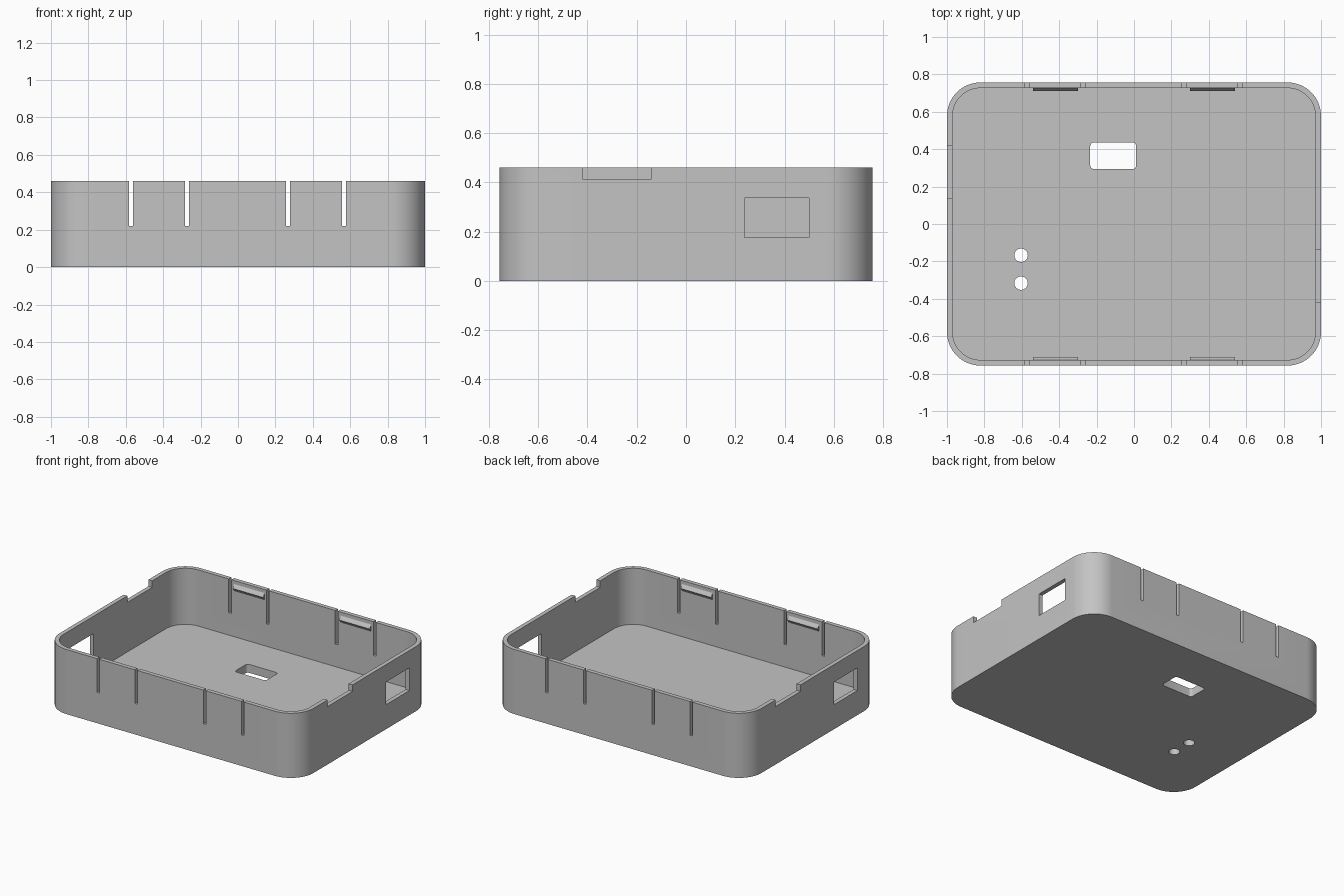
import bpy
import bmesh
from math import cos, sin, pi, radians

default = bpy.data.objects.get("Cube")
if default:
    bpy.data.objects.remove(default, do_unlink=True)

HALF_X, HALF_Y, HEIGHT = 1.0, 0.757, 0.46
WALL, FLOOR, RADIUS = 0.03, 0.06, 0.18

grey = bpy.data.materials.new("plain grey plastic")
grey.use_nodes = True
colour = (0.55, 0.55, 0.55, 1)
grey.diffuse_color = colour
grey.node_tree.nodes["Principled BSDF"].inputs["Base Color"].default_value = colour


def extrude_profile(name, points, offset):
    """Solid made by sweeping a closed outline along an offset vector."""
    bm = bmesh.new()
    face = bm.faces.new([bm.verts.new(p) for p in points])
    swept = bmesh.ops.extrude_face_region(bm, geom=[face])["geom"]
    bmesh.ops.translate(bm, vec=offset,
                        verts=[v for v in swept if isinstance(v, bmesh.types.BMVert)])
    bmesh.ops.recalc_face_normals(bm, faces=bm.faces[:])
    mesh = bpy.data.meshes.new(name)
    bm.to_mesh(mesh)
    bm.free()
    mesh.materials.append(grey)
    obj = bpy.data.objects.new(name, mesh)
    bpy.context.collection.objects.link(obj)
    return obj


def rounded_block(name, x, y, hx, hy, r, z0, z1, steps=16):
    """Upright block with rounded vertical corners."""
    points = []
    for i, (sx, sy) in enumerate([(1, 1), (-1, 1), (-1, -1), (1, -1)]):
        for k in range(steps + 1):
            a = (i + k / steps) * pi / 2
            points.append((x + sx * (hx - r) + r * cos(a),
                           y + sy * (hy - r) + r * sin(a), z0))
    return extrude_profile(name, points, (0, 0, z1 - z0))


def box(name, x0, x1, y0, y1, z0, z1):
    points = [(x0, y0, z0), (x1, y0, z0), (x1, y1, z0), (x0, y1, z0)]
    return extrude_profile(name, points, (0, 0, z1 - z0))


def cut(target, cutter):
    cutter.hide_render = True
    mod = target.modifiers.new("cut", "BOOLEAN")
    mod.operation, mod.solver, mod.object = "DIFFERENCE", "EXACT", cutter
    bpy.context.view_layer.objects.active = target
    bpy.ops.object.modifier_apply(modifier=mod.name)
    bpy.data.objects.remove(cutter, do_unlink=True)


# Open tray with rounded corners
tray = rounded_block("tray", 0, 0, HALF_X, HALF_Y, RADIUS, 0, HEIGHT)
cut(tray, rounded_block("cavity", 0, 0, HALF_X - WALL, HALF_Y - WALL,
                        RADIUS - WALL, FLOOR, HEIGHT + 0.1))

# Rim notch and window in each end wall, turned half way round
for s in (1, -1):
    xs = sorted((s * 0.9, s * 1.1))
    cut(tray, box("notch", *xs, *sorted((s * -0.42, s * -0.14)), 0.413, 0.6))
    cut(tray, box("window", *xs, *sorted((s * 0.238, s * 0.5)), 0.175, 0.336))

# Narrow slots that free the snap tabs in the long walls
for s in (1, -1):
    for x in (-0.572, -0.273, 0.267, 0.567):
        cut(tray, box("slot", x - 0.01, x + 0.01,
                      *sorted((s * 0.7, s * 0.85)), 0.22, 0.6))

# Floor openings
cut(tray, rounded_block("cable_hole", -0.111, 0.365, 0.123, 0.071, 0.02,
                        -0.1, 0.2, steps=6))
for y in (-0.167, -0.316):
    cut(tray, rounded_block("round_hole", -0.604, y, 0.036, 0.036, 0.0359,
                            -0.1, 0.2, steps=8))

bpy.ops.object.select_all(action="DESELECT")
tray.select_set(True)
bpy.context.view_layer.objects.active = tray
bpy.ops.object.shade_smooth_by_angle(angle=radians(30))

# Snap ridges inside the long walls
inner = HALF_Y - WALL
for s, side in ((1, "back"), (-1, "front")):
    for x, end in ((-0.42, "right"), (0.42, "left")):
        profile = [(x - 0.12, s * (inner + 0.005), 0.435),
                   (x - 0.12, s * inner, 0.435),
                   (x - 0.12, s * (inner - 0.017), 0.41),
                   (x - 0.12, s * inner, 0.385),
                   (x - 0.12, s * (inner + 0.005), 0.385)]
        extrude_profile(f"{side}_{end}_snap_ridge", profile, (0.24, 0, 0))
